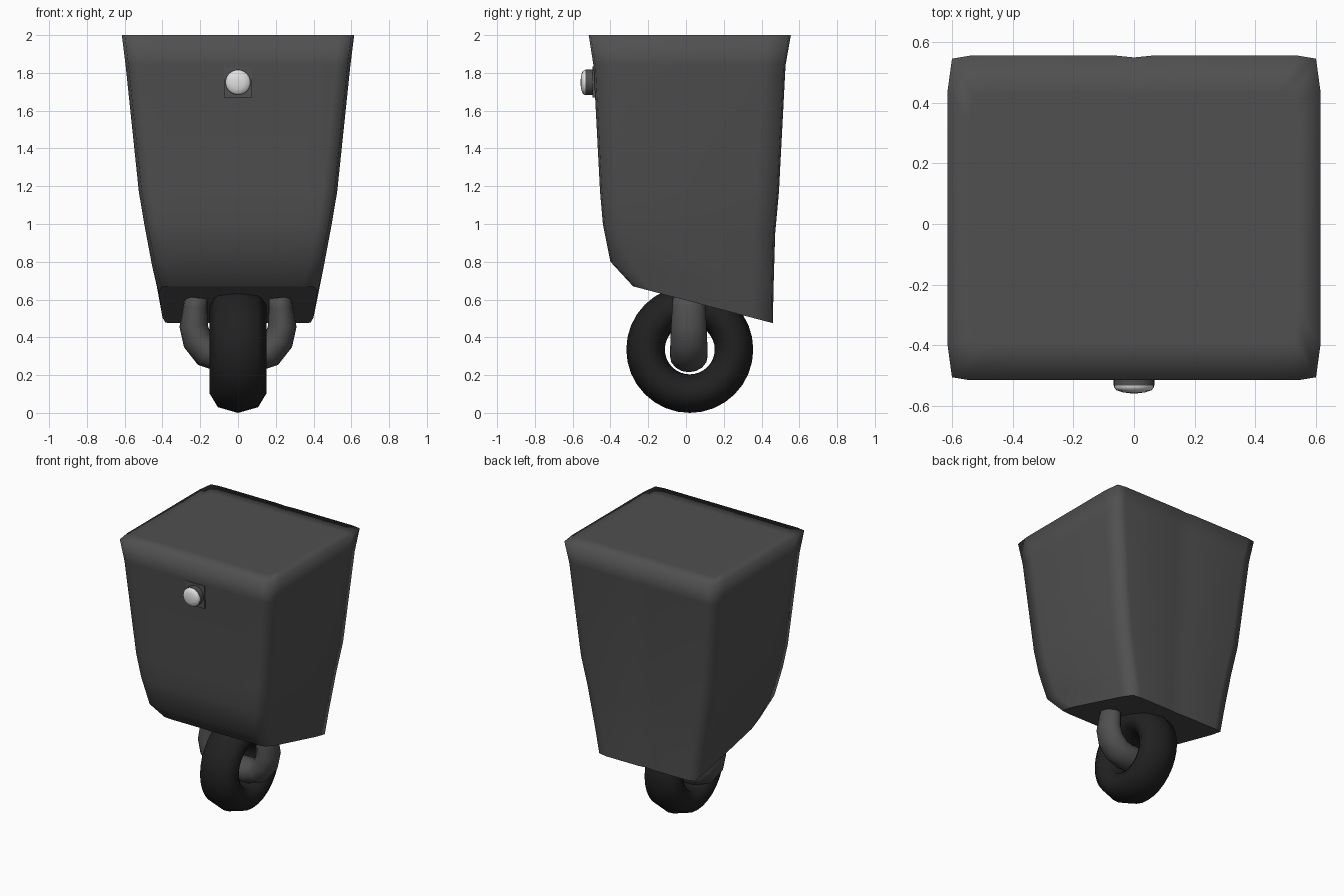
import bpy, bmesh, math
from mathutils import Vector

cube = bpy.data.objects.get("Cube")
if cube:
    bpy.data.objects.remove(cube, do_unlink=True)


def material(name, value):
    mat = bpy.data.materials.new(name)
    mat.use_nodes = True
    color = (value, value, value, 1)
    mat.diffuse_color = color
    mat.node_tree.nodes["Principled BSDF"].inputs["Base Color"].default_value = color
    return mat


GREY = material("dark grey", 0.08)
RUBBER = material("black rubber", 0.015)
METAL = material("light metal", 0.75)


def finish(name, bm, mat, smooth=True):
    bmesh.ops.recalc_face_normals(bm, faces=bm.faces)
    for face in bm.faces:
        face.smooth = smooth
    mesh = bpy.data.meshes.new(name)
    bm.to_mesh(mesh)
    bm.free()
    mesh.materials.append(mat)
    obj = bpy.data.objects.new(name, mesh)
    bpy.context.collection.objects.link(obj)
    return obj


def bridge(bm, a, b):
    return [bm.faces.new((a[i], a[(i + 1) % len(a)], b[(i + 1) % len(b)], b[i]))
            for i in range(len(a))]


# Tapered body: rings of (front z, back z, front half width, back half width, front y, back y)
def body_ring(bm, zf, zb, wf, wb, yf, yb):
    half = [(wf - 0.18, yf, wf), (wf - 0.075, yf, wf), (wf - 0.015, yf + 0.01, wf),
            (wf, yf + 0.12, wf), (wb, yb - 0.12, wb), (wb - 0.015, yb - 0.01, wb),
            (wb - 0.075, yb, wb), (0.06, yb, wb), (0, yb - 0.006, wb)]
    pts = [(x, y) for x, y, _ in half]
    pts += [(-x, y) for x, y in reversed(pts[:-1])]
    return [bm.verts.new((x, y, zf + (zb - zf) * (y - yf) / (yb - yf))) for x, y in pts]


bm = bmesh.new()
sections = [
    (2.0, 2.0, 0.615, 0.615, -0.515, 0.555),
    (1.84, 1.84, 0.595, 0.595, -0.49, 0.527),
    (1.17, 1.17, 0.525, 0.525, -0.455, 0.492),
    (1.0, 0.95, 0.495, 0.485, -0.44, 0.472),
    (0.8, 0.65, 0.455, 0.43, -0.40, 0.463),
    (0.67, 0.475, 0.42, 0.40, -0.28, 0.46),
]
rings = [body_ring(bm, *s) for s in sections]
for upper, lower in zip(rings, rings[1:]):
    bridge(bm, upper, lower)
# Flat lid with a softly shaded rim
rim = [bm.verts.new((v.co.x * 0.88, 0.02 + (v.co.y - 0.02) * 0.77, 2)) for v in rings[0]]
bridge(bm, rings[0], rim)
bm.faces.new(rim)
# Sharp slanted underside
base = bm.faces.new(rings[-1])
for edge in base.edges:
    edge.smooth = False
finish("body", bm, GREY)

# Tyre: faceted oval section swept around the axle
HUB = Vector((0, 0.02, 0.336))
bm = bmesh.new()
hoops = []
for i in range(32):
    a = math.tau * i / 32
    hoop = []
    for j in range(8):
        b = math.tau * j / 8
        r = 0.234 + 0.102 * math.cos(b)
        hoop.append(bm.verts.new(HUB + Vector((0.15 * math.sin(b), r * math.cos(a), r * math.sin(a)))))
    hoops.append(hoop)
for i in range(32):
    bridge(bm, hoops[i], hoops[(i + 1) % 32])
finish("tyre", bm, RUBBER)

# Fork: one bent tube passing through the wheel, (x, z, in-plane radius)
arm = [(0.22, 0.61, 0.06), (0.225, 0.56, 0.065), (0.235, 0.46, 0.075),
       (0.215, 0.385, 0.08), (0.165, 0.325, 0.085), (0.09, 0.3, 0.085)]
path = arm + [(-x, z, r) for x, z, r in reversed(arm)]
bm = bmesh.new()
loops = []
for i, (x, z, r) in enumerate(path):
    before, after = path[max(i - 1, 0)], path[min(i + 1, len(path) - 1)]
    tangent = Vector((after[0] - before[0], 0, after[1] - before[1])).normalized()
    side = tangent.cross(Vector((0, 1, 0)))
    width = 0.085 + (r - 0.06) * 0.6
    loops.append([bm.verts.new(Vector((x, 0.015, z)) + side * r * math.cos(a)
                               + Vector((0, width * math.sin(a), 0)))
                  for a in (math.tau * k / 16 for k in range(16))])
for a, b in zip(loops, loops[1:]):
    bridge(bm, a, b)
bm.faces.new(loops[0])
bm.faces.new(loops[-1])
finish("fork", bm, GREY)

# Square mounting plate
bm = bmesh.new()
bmesh.ops.create_cube(bm, size=1)
bmesh.ops.scale(bm, verts=bm.verts, vec=(0.15, 0.03, 0.165))
bmesh.ops.translate(bm, verts=bm.verts, vec=(0, -0.479, 1.752))
finish("button_plate", bm, GREY, smooth=False)


# Turned parts of the button, facing forward: profile of (radius, y)
def turned(name, profile, mat):
    bm = bmesh.new()
    rows = [[bm.verts.new((r * math.cos(a), y, 1.75 + r * math.sin(a)))
             for a in (math.tau * k / 24 for k in range(24))] for r, y in profile]
    for a, b in zip(rows, rows[1:]):
        bridge(bm, a, b)
    bm.faces.new(rows[0])
    bm.faces.new(rows[-1])
    obj = finish(name, bm, mat)
    bpy.ops.object.select_all(action="DESELECT")
    obj.select_set(True)
    bpy.context.view_layer.objects.active = obj
    bpy.ops.object.shade_smooth_by_angle(angle=math.radians(50))


turned("button_collar", [(0.068, -0.47), (0.068, -0.532)], GREY)
turned("button_cap", [(0.066, -0.53), (0.066, -0.538), (0.058, -0.548),
                      (0.036, -0.555), (0.012, -0.558)], METAL)
